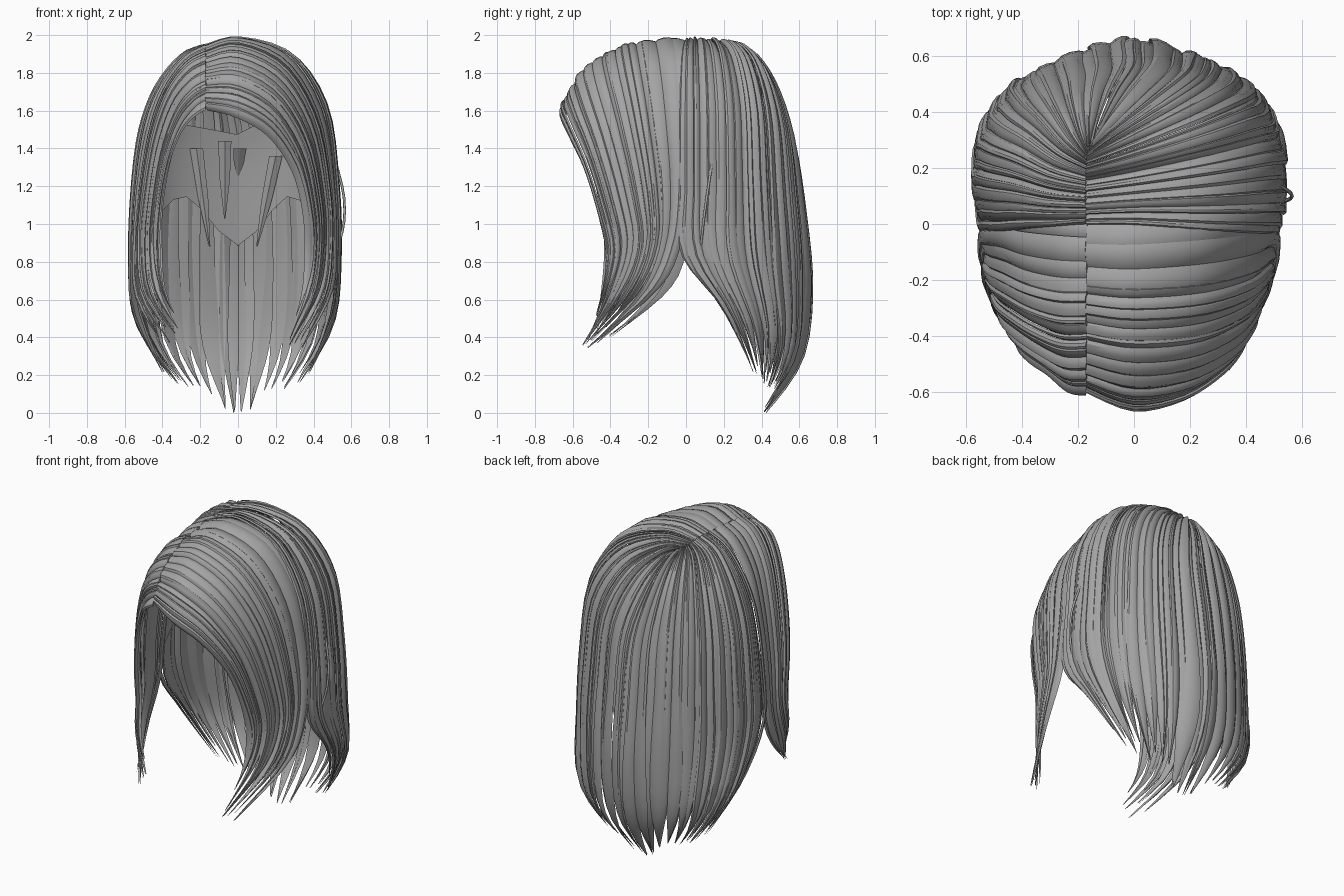
import bpy, bmesh, math, random
from mathutils import Vector

if "Cube" in bpy.data.objects:
    bpy.data.objects.remove(bpy.data.objects["Cube"])

random.seed(4)
hair = bpy.data.materials.new("ash_grey_hair")
hair.diffuse_color = (0.37, 0.37, 0.37, 1)
hair.use_nodes = True
hair.node_tree.nodes["Principled BSDF"].inputs["Base Color"].default_value = hair.diffuse_color

# Guide strands, each running from the parting to the tip
CENTRE = [(-.16, .26, 1.93), (-.113, .37, 1.88), (-.057, .48, 1.70), (0, .57, 1.42),
          (0, .63, 1.05), (0, .665, .65), (0, .61, .28), (0, .42, -.01)]
FRONT_RIGHT = [
    [(-.17, -.60, 1.61), (0, -.67, 1.57), (.17, -.63, 1.47), (.30, -.54, 1.28),
     (.36, -.47, 1.05), (.37, -.43, .85), (.34, -.45, .65), (.25, -.51, .38)],
    [(-.17, -.42, 1.86), (0, -.45, 1.89), (.23, -.43, 1.77), (.39, -.36, 1.5),
     (.46, -.28, 1.15), (.47, -.25, .88), (.43, -.35, .62), (.28, -.56, .35)],
    [(-.17, 0, 1.94), (0, 0, 1.98), (.27, .02, 1.89), (.45, .03, 1.6),
     (.51, .02, 1.2), (.52, -.04, .88), (.50, -.17, .63), (.36, -.52, .34)]]
BACK_RIGHT = [
    [(-.17, 0, 1.94), (0, 0, 1.98), (.27, -.02, 1.89), (.45, -.03, 1.6),
     (.505, -.03, 1.2), (.515, -.02, .85), (.50, .18, .56), (.38, .36, .2)],
    [(-.17, .20, 1.94), (0, .25, 1.96), (.24, .33, 1.86), (.40, .39, 1.6),
     (.45, .41, 1.2), (.46, .43, .8), (.42, .48, .4), (.26, .43, .12)],
    CENTRE]
FRONT_LEFT = [
    [(-.17, -.60, 1.61), (-.23, -.59, 1.57), (-.30, -.53, 1.48), (-.36, -.49, 1.32),
     (-.40, -.45, 1.1), (-.41, -.42, .88), (-.38, -.45, .65), (-.27, -.50, .42)],
    [(-.17, -.42, 1.86), (-.26, -.42, 1.81), (-.36, -.38, 1.68), (-.44, -.33, 1.45),
     (-.49, -.29, 1.15), (-.51, -.25, .88), (-.48, -.33, .62), (-.32, -.50, .38)],
    [(-.17, 0, 1.94), (-.29, .01, 1.87), (-.41, .02, 1.7), (-.48, .03, 1.5),
     (-.53, .02, 1.2), (-.55, -.01, .84), (-.54, -.13, .6), (-.42, -.46, .36)]]
BACK_LEFT = [
    [(-.17, 0, 1.94), (-.29, -.01, 1.87), (-.41, -.02, 1.7), (-.48, -.03, 1.5),
     (-.525, -.03, 1.2), (-.545, -.02, .85), (-.54, .18, .56), (-.40, .36, .2)],
    [(-.17, .20, 1.94), (-.27, .25, 1.90), (-.37, .33, 1.75), (-.44, .38, 1.5),
     (-.47, .41, 1.2), (-.48, .43, .8), (-.44, .48, .4), (-.26, .43, .12)],
    CENTRE]


def surface(g, s, u):
    """Point on the hair sheet: quadratic across guides, spline along them."""
    wts = (2 * (s - .5) * (s - 1), -4 * s * (s - 1), 2 * s * (s - .5))
    p = [sum((g[i][k] * wts[i] for i in range(3)), Vector()) for k in range(8)]
    t = min(max(u, 0), 1) * 7
    k = min(int(t), 6)
    t -= k
    a, b, c, d = p[max(k - 1, 0)], p[k], p[k + 1], p[min(k + 2, 7)]
    return .5 * (2 * b + (c - a) * t + (2 * a - 5 * b + 4 * c - d) * t * t
                 + (3 * b - a - 3 * c + d) * t ** 3)


def normal(g, s, u, side):
    du = surface(g, s, u + .02) - surface(g, s, u - .02)
    ds = surface(g, s + .04, u) - surface(g, s - .04, u)
    return du.cross(ds).normalized() * side


def finish(bm, name, angle=30):
    bmesh.ops.recalc_face_normals(bm, faces=bm.faces)
    me = bpy.data.meshes.new(name)
    bm.to_mesh(me)
    bm.free()
    ob = bpy.data.objects.new(name, me)
    bpy.context.collection.objects.link(ob)
    me.materials.append(hair)
    bpy.ops.object.select_all(action='DESELECT')
    ob.select_set(True)
    bpy.context.view_layer.objects.active = ob
    bpy.ops.object.shade_smooth_by_angle(angle=math.radians(angle))


def skin(bm, rings):
    """Join closed rings of points into a capped tube."""
    rows = [[bm.verts.new(p) for p in r] for r in rings]
    n = len(rows[0])
    for a, b in zip(rows, rows[1:]):
        for j in range(n):
            bm.faces.new((a[j], a[(j + 1) % n], b[(j + 1) % n], b[j]))
    bm.faces.new(rows[0])
    bm.faces.new(rows[-1])


PROFILE = [(-1, -.3), (-.6, .7), (0, 1), (.6, .7), (1, -.3), (0, -.6)]


def lock_sheet(name, g, side, front, count, clump):
    """Overlapping locks over one hair sheet, gathered into pointed clumps."""
    bm = bmesh.new()
    steps = 26
    cuts = [0]
    for i in range(count):
        cuts.append(cuts[-1] + random.uniform(.6, 1.4))
    cuts = [c / cuts[-1] for c in cuts]
    lengths = [random.uniform(.94, 1) for i in range(count)]
    for i, (lo, hi) in enumerate(zip(cuts, cuts[1:])):
        s0, half = (lo + hi) / 2, (hi - lo) / 2 * 1.3
        first = i // clump * clump
        gather = (cuts[first] + cuts[min(first + clump, count)]) / 2
        length = lengths[first]
        if front and first == 0:
            length = .92
        if not front and gather > .88:
            length = 1
        tilt, off = random.uniform(-.014, .014), random.uniform(-.014, .002)
        rings = []
        for j in range(steps + 1):
            q = j / steps
            w = 1 if q < .78 else 1 - .93 * ((q - .78) / .22) ** 1.7
            swell = 1 + .5 * max(0, min(1, (q - .6) / .2))
            s = s0 + (gather - s0) * .85 * max(0, (q - .66) / .34) ** 1.5
            u = q * length
            n = normal(g, s, max(u, .03), side)
            rings.append([surface(g, s + a * half * w * swell, u)
                          + n * (w * (h * .011 + tilt * a) + off) for a, h in PROFILE])
        skin(bm, rings)
    finish(bm, name)


for side, word, front, back in ((1, "right", FRONT_RIGHT, BACK_RIGHT),
                                (-1, "left", FRONT_LEFT, BACK_LEFT)):
    front = [[Vector(p) for p in row] for row in front]
    back = [[Vector(p) for p in row] for row in back]
    lock_sheet("front_locks_" + word, front, side, True, 18, 3)
    lock_sheet("back_locks_" + word, back, side, False, 24, 2)

    # Inner lining beneath the back locks, dipping at the nape
    bm = bmesh.new()
    grid = []
    for i in range(13):
        s = i / 12
        low = .60 + .03 * math.cos(s * math.pi * 4)
        grid.append([bm.verts.new(surface(back, s, u) - normal(back, s, u, side) * .035)
                     for u in [.40 + j * (low - .40) / 8 for j in range(9)]])
    for a, b in zip(grid, grid[1:]):
        for j in range(8):
            bm.faces.new((a[j], a[j + 1], b[j + 1], b[j]))
    finish(bm, "inner_lining_" + word, 60)


def loose_lock(bm, pts, width, depth):
    """Flat pointed lock through a few points."""
    rings = []
    for i, p in enumerate(pts):
        w = 1 - .9 * (i / (len(pts) - 1)) ** 2
        rings.append([Vector(p) + Vector((x * width * w, y * depth * w, 0))
                      for x, y in ((-1, 0), (0, -1), (1, 0), (0, 1))])
    skin(bm, rings)


# Short locks hanging inside the back of the hair
bm = bmesh.new()
for x0, x1, top, low in ((-.07, -.07, 1.44, 1.03), (-.22, -.15, 1.40, .88),
                         (.01, 0, 1.40, 1.25), (.20, .10, 1.36, .88)):
    loose_lock(bm, [(x0, .48, top), ((x0 + x1) / 2, .53, (top + low) / 2), (x1, .57, low)],
               .035, .012)
finish(bm, "inner_short_locks")

# Thin stray strand bowing out from the right side
cu = bpy.data.curves.new("stray_strand", 'CURVE')
cu.dimensions = '3D'
cu.bevel_depth = .007
cu.bevel_resolution = 1
cu.resolution_u = 5
sp = cu.splines.new('BEZIER')
sp.bezier_points.add(2)
for b, co in zip(sp.bezier_points, ((.50, .15, 1.40), (.565, .10, 1.07), (.51, .07, .80))):
    b.co = co
    b.handle_left_type = b.handle_right_type = 'AUTO'
cu.materials.append(hair)
bpy.context.collection.objects.link(bpy.data.objects.new("stray_strand", cu))
